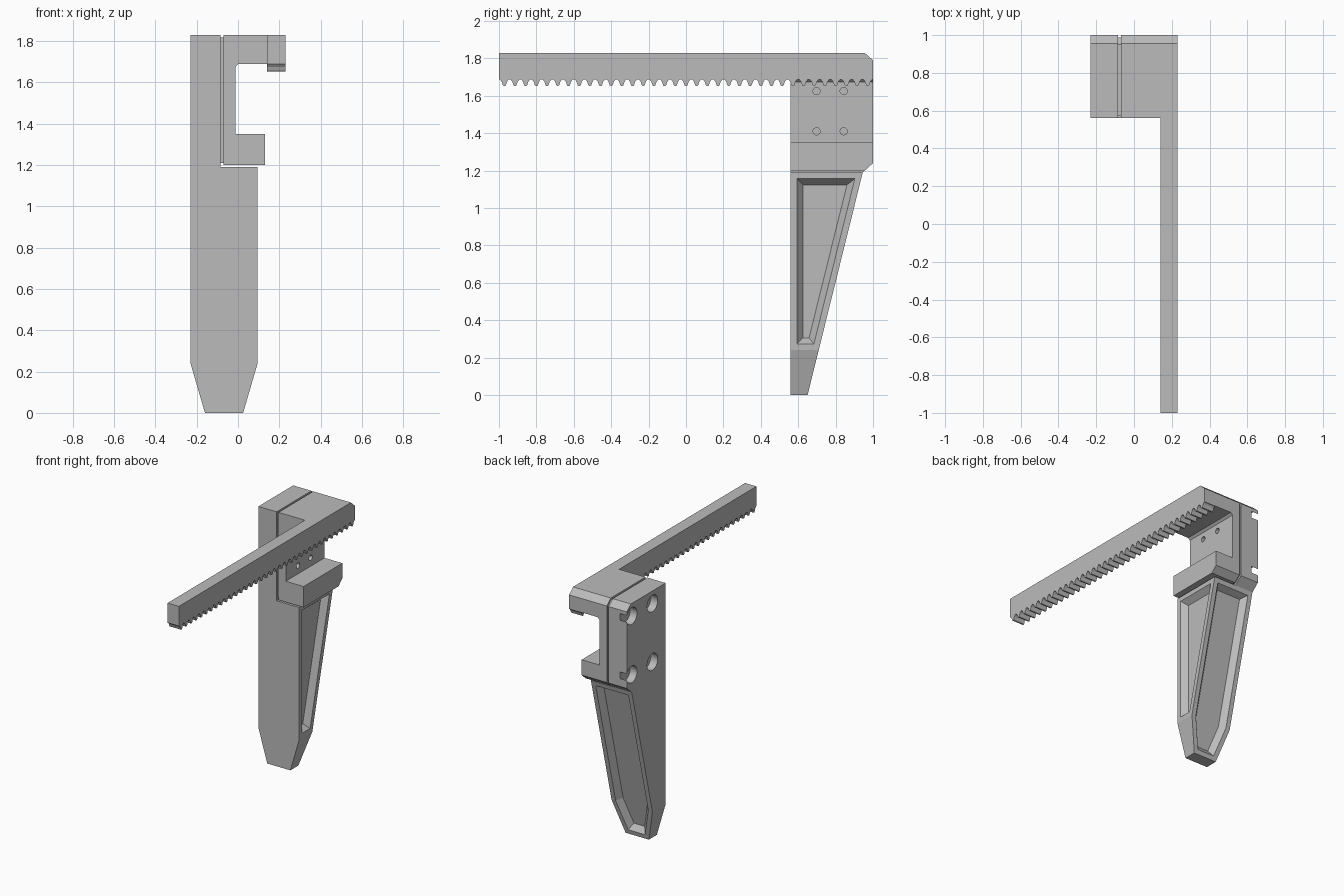
import bpy, bmesh
from mathutils import Vector, Matrix

cube = bpy.data.objects.get("Cube")
if cube:
    bpy.data.objects.remove(cube, do_unlink=True)

grey = bpy.data.materials.new("plain_grey")
grey.use_nodes = True
grey.diffuse_color = (0.5, 0.5, 0.5, 1)
for node in grey.node_tree.nodes:
    if node.type == 'BSDF_PRINCIPLED':
        node.inputs["Base Color"].default_value = grey.diffuse_color


def finish(bm, name):
    bmesh.ops.recalc_face_normals(bm, faces=bm.faces)
    mesh = bpy.data.meshes.new(name)
    bm.to_mesh(mesh)
    bm.free()
    mesh.materials.append(grey)
    obj = bpy.data.objects.new(name, mesh)
    bpy.context.collection.objects.link(obj)
    return obj


def prism(points, axis, low, high):
    """Extrude a flat outline along x (outline in y, z) or y (outline in x, z)."""
    bm = bmesh.new()
    place = (lambda a, b: (low, a, b)) if axis == 'x' else (lambda a, b: (a, low, b))
    face = bm.faces.new([bm.verts.new(place(a, b)) for a, b in points])
    new = bmesh.ops.extrude_face_region(bm, geom=[face])["geom"]
    step = Vector((high - low, 0, 0)) if axis == 'x' else Vector((0, high - low, 0))
    bmesh.ops.translate(bm, vec=step, verts=[v for v in new if isinstance(v, bmesh.types.BMVert)])
    bmesh.ops.recalc_face_normals(bm, faces=bm.faces)
    return bm


def slice_off(bm, point, normal):
    """Cut away the side the normal points to and close the cut."""
    bmesh.ops.bisect_plane(bm, geom=bm.verts[:] + bm.edges[:] + bm.faces[:],
                           plane_co=point, plane_no=normal, clear_outer=True)
    bmesh.ops.holes_fill(bm, edges=[e for e in bm.edges if e.is_boundary], sides=0)
    bmesh.ops.recalc_face_normals(bm, faces=bm.faces)


def drill(obj, spots, radius, x_mid, length):
    """Bore round holes along x at the given (y, z) spots."""
    bm = bmesh.new()
    for y, z in spots:
        bmesh.ops.create_cone(bm, cap_ends=True, segments=32, radius1=radius, radius2=radius,
                              depth=length, matrix=Matrix.Translation((x_mid, y, z))
                              @ Matrix.Rotation(1.5707963, 4, 'Y'))
    cutter = finish(bm, "hole_cutter")
    cutter.hide_render = True
    mod = obj.modifiers.new("holes", 'BOOLEAN')
    mod.operation, mod.solver, mod.object = 'DIFFERENCE', 'EXACT', cutter
    bpy.context.view_layer.objects.active = obj
    bpy.ops.object.modifier_apply(modifier=mod.name)
    bpy.data.objects.remove(cutter, do_unlink=True)


FRONT, BACK, TOP, SEAM = 0.56, 1.0, 1.83, 1.19

# Tapered blade with recessed pockets on the left and back
bm = prism([(-0.16, 0), (0.025, 0), (0.095, 0.24), (0.095, SEAM), (-0.23, SEAM), (-0.23, 0.24)],
           'y', FRONT, BACK)
slice_off(bm, (0, 0.65, 0), (0, SEAM, -0.295))
pockets = [f for f in bm.faces if f.normal.x > 0.99 or f.normal.y > 0.9]
for face in pockets:
    bmesh.ops.inset_individual(bm, faces=[face], thickness=0.033, use_even_offset=True)
    bmesh.ops.inset_individual(bm, faces=[face], thickness=0.033, depth=-0.04,
                               use_even_offset=True)
finish(bm, "blade")

# Upper block with bolt recesses in its outer side
block = finish(prism([(FRONT, SEAM), (0.945, SEAM), (BACK, 1.24), (BACK, 1.79), (0.955, TOP),
                      (FRONT, TOP)], 'x', -0.23, -0.085), "upper_block")
drill(block, [(y, z) for y in (0.71, 0.945) for z in (1.32, 1.74)], 0.06, -0.23, 0.11)

# Recessed plate in the seam
finish(prism([(0.572, 1.21), (0.945, 1.21), (0.988, 1.25), (0.988, 1.78), (0.95, 1.818),
              (0.572, 1.818)], 'x', -0.09, -0.065), "seam_plate")

# C-shaped jaw
bm = prism([(-0.07, 1.2), (0.13, 1.2), (0.13, 1.35), (-0.012, 1.35), (-0.012, 1.675),
            (0.003, 1.69), (0.14, 1.69), (0.14, TOP), (-0.07, TOP)], 'y', FRONT, BACK)
slice_off(bm, (0, BACK, 1.79), (0, 0.04, 0.045))
slice_off(bm, (0, BACK, 1.24), (0, 0.05, -0.055))
jaw = finish(bm, "jaw")
drill(jaw, [(y, z) for y in (0.698, 0.843) for z in (1.41, 1.625)], 0.019, -0.012, 0.09)

# Long toothed bar
count, root, height = 35, 1.688, 0.035
pitch = 2 / count
tooth = [(0.08, 0), (0.25, 0.35), (0.36, 0.9), (0.43, 1)]
tooth += [(1 - u, d) for u, d in reversed(tooth)]
outline = [(-1, TOP), (-1, root)]
outline += [(-1 + (i + u) * pitch, root - d * height) for i in range(count) for u, d in tooth]
outline += [(1, root), (1, 1.79), (0.955, TOP)]
finish(prism(outline, 'x', 0.14, 0.23), "toothed_bar")
